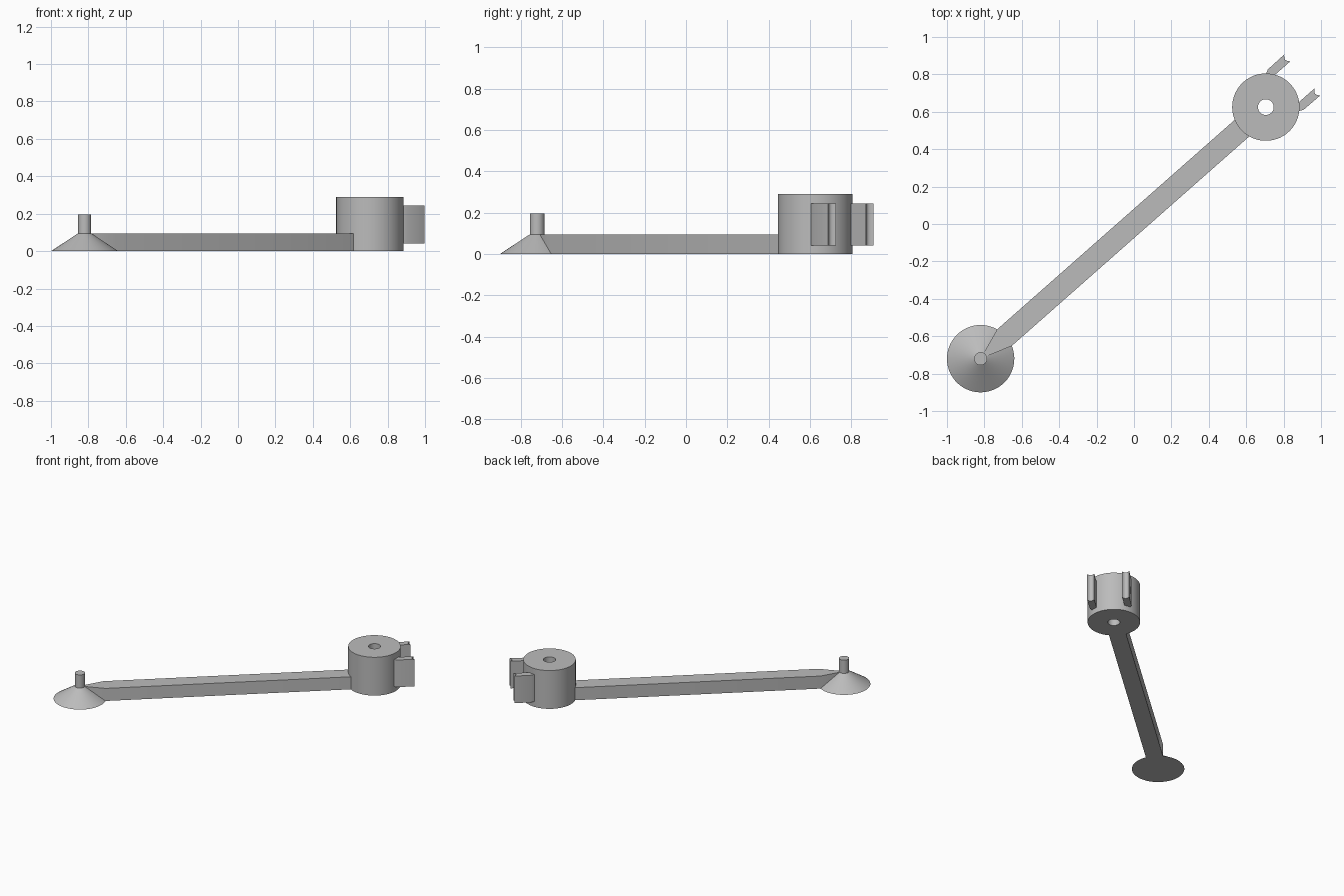
import bpy
import bmesh
import math
from mathutils import Vector

if "Cube" in bpy.data.objects:
    bpy.data.objects.remove(bpy.data.objects["Cube"])

grey = bpy.data.materials.new("plain grey")
grey.use_nodes = True
colour = (0.5, 0.5, 0.5, 1)
grey.diffuse_color = colour
grey.node_tree.nodes["Principled BSDF"].inputs["Base Color"].default_value = colour

FOOT = Vector((-0.82, -0.72, 0))
HUB = Vector((0.705, 0.625, 0))
SPAN = HUB - FOOT
ANGLE = math.atan2(SPAN.y, SPAN.x)
SIDES = 64


def finish(name, bm, origin):
    bmesh.ops.recalc_face_normals(bm, faces=bm.faces)
    mesh = bpy.data.meshes.new(name)
    bm.to_mesh(mesh)
    bm.free()
    mesh.materials.append(grey)
    obj = bpy.data.objects.new(name, mesh)
    bpy.context.collection.objects.link(obj)
    obj.location = origin
    obj.rotation_euler.z = ANGLE
    bpy.ops.object.select_all(action="DESELECT")
    obj.select_set(True)
    bpy.context.view_layer.objects.active = obj
    bpy.ops.object.shade_smooth_by_angle(angle=math.radians(30))
    return obj


def lathe(name, profile, origin):
    """Revolve (radius, height) points about the vertical axis."""
    bm = bmesh.new()
    verts = [bm.verts.new((r, 0, z)) for r, z in profile]
    edges = [bm.edges.new(pair) for pair in zip(verts, verts[1:])]
    bmesh.ops.spin(bm, geom=verts + edges, cent=(0, 0, 0), axis=(0, 0, 1),
                   angle=math.tau, steps=SIDES, use_merge=True)
    bmesh.ops.remove_doubles(bm, verts=bm.verts, dist=0.0001)
    return finish(name, bm, origin)


def prism(name, outline, bottom, top, origin):
    """Extrude a flat outline, given along and across the arm, upward."""
    bm = bmesh.new()
    face = bm.faces.new([bm.verts.new((u, v, bottom)) for u, v in outline])
    extruded = bmesh.ops.extrude_face_region(bm, geom=[face])["geom"]
    moved = [g for g in extruded if isinstance(g, bmesh.types.BMVert)]
    bmesh.ops.translate(bm, verts=moved, vec=(0, 0, top - bottom))
    return finish(name, bm, origin)


# Conical foot with its upright pin
lathe("foot_cone_and_pin", [(0, 0), (0.18, 0), (0.035, 0.095),
                            (0.035, 0.195), (0, 0.195)], FOOT)

# Cylindrical hub with a through bore
lathe("bored_hub", [(0.042, 0), (0.18, 0), (0.18, 0.29),
                    (0.042, 0.29), (0.042, 0)], HUB)

# Arm, narrowing radially toward the pin and ending inside the hub wall
half = 0.059
end = SPAN.length - 0.12
prism("arm", [(0.033, -0.012), (0.17, -half), (end, -half),
              (end, half), (0.17, half), (0.033, 0.012)], 0, 0.095, FOOT)

# Pair of prongs with a hollow groove down each tip
groove = []
for i in range(9):
    t = i / 8
    groove.append((0.26 - 0.015 * math.sin(math.pi * t), 0.146 - 0.049 * t))
prong = [(0.11, 0.128), (0.141, 0.144)] + groove + [(0.14, 0.097)]
for side, name in ((1, "left_prong"), (-1, "right_prong")):
    prism(name, [(u, side * v) for u, v in prong], 0.04, 0.245, HUB)
